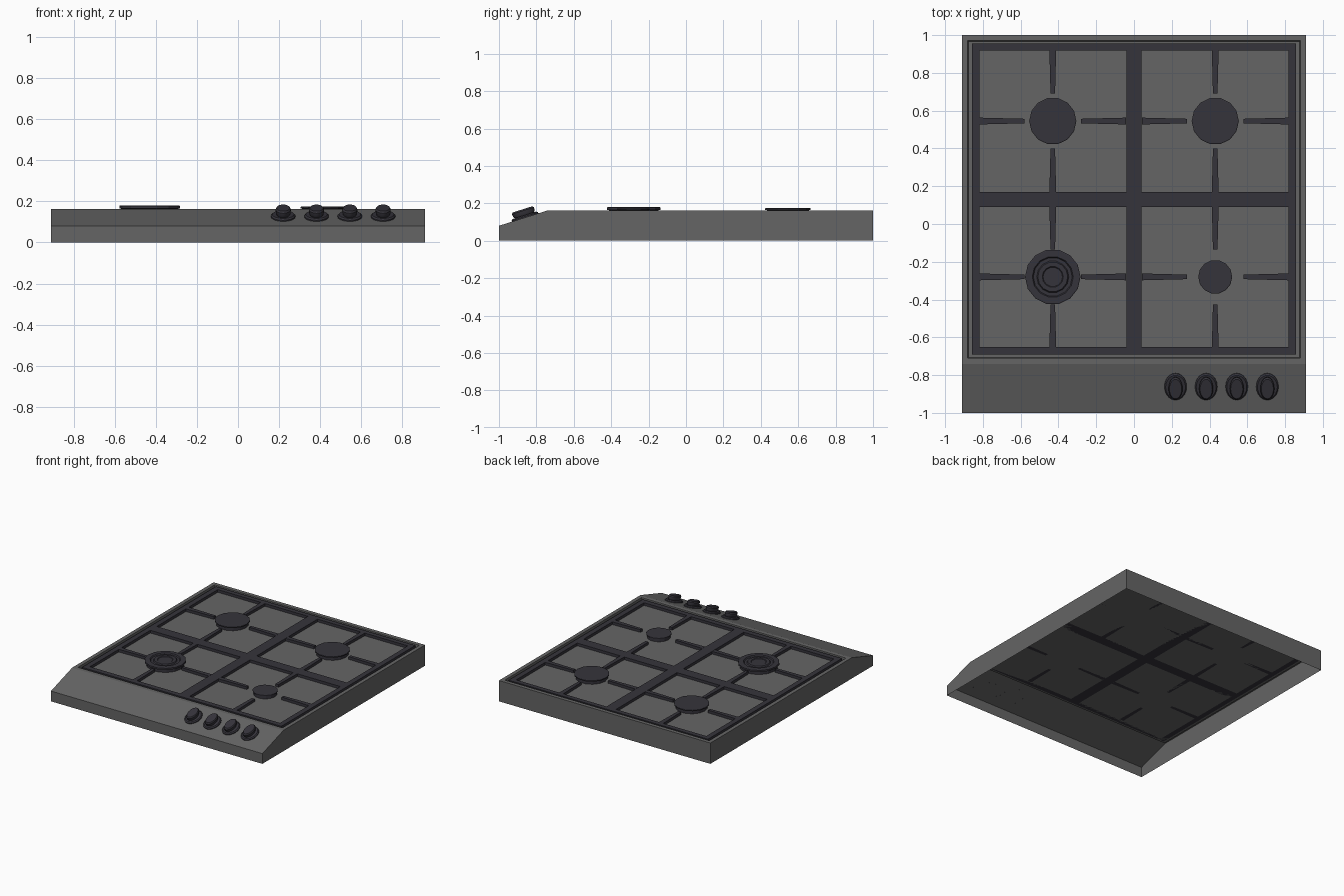
import bpy, bmesh, math
from mathutils import Matrix, Vector

if "Cube" in bpy.data.objects:
    bpy.data.objects.remove(bpy.data.objects["Cube"])


def material(name, rgb):
    m = bpy.data.materials.new(name)
    m.diffuse_color = (*rgb, 1)
    m.use_nodes = True
    m.node_tree.nodes["Principled BSDF"].inputs["Base Color"].default_value = m.diffuse_color
    return m


STEEL = material("grey_steel", (0.13, 0.13, 0.13))
IRON = material("dark_iron", (0.036, 0.034, 0.044))
W, TOP, FLOOR = 0.91, 0.162, 0.14


def finish(bm, name, mat, matrix=None):
    bmesh.ops.recalc_face_normals(bm, faces=bm.faces[:])
    me = bpy.data.meshes.new(name)
    bm.to_mesh(me)
    bm.free()
    me.materials.append(mat)
    ob = bpy.data.objects.new(name, me)
    if matrix:
        ob.matrix_world = matrix
    bpy.context.collection.objects.link(ob)
    return ob


def lathe(name, profile, sides, matrix, sx=1, sy=1):
    """Stack of (radius, z, [x scale, y scale]) rings, capped at the top."""
    bm = bmesh.new()
    prev = None
    for p in profile:
        r, z = p[:2]
        kx, ky = p[2:] if len(p) > 2 else (1, 1)
        ring = [bm.verts.new((r * kx * math.cos(math.tau * i / sides),
                              r * ky * math.sin(math.tau * i / sides), z))
                for i in range(sides)]
        if prev:
            for i in range(sides):
                j = (i + 1) % sides
                bm.faces.new((prev[i], prev[j], ring[j], ring[i]))
        prev = ring
    bm.faces.new(prev)
    return finish(bm, name, IRON, matrix)


# Body: open-bottomed shell with a sloping control panel and a shallow pan
bm = bmesh.new()
profile = [(-1, 0), (-1, 0.08), (-0.74, TOP), (1, TOP), (1, 0)]
left = [bm.verts.new((-W, y, z)) for y, z in profile]
right = [bm.verts.new((W, y, z)) for y, z in profile]
strips = [bm.faces.new((left[i], right[i], right[i + 1], left[i + 1])) for i in range(4)]
bm.faces.new(left)
bm.faces.new(right[::-1])
bm.normal_update()
top = strips[2]
bmesh.ops.inset_region(bm, faces=[top], thickness=0.042)
bmesh.ops.inset_region(bm, faces=[top], thickness=0.004, depth=FLOOR - TOP)
finish(bm, "hob_body", STEEL)

# Pan supports: frame, dividers and tapered fingers round each burner
bm = bmesh.new()


def bar(x0, y0, x1, y1, w0, w1):
    a, b = Vector((x0, y0, 0)), Vector((x1, y1, 0))
    d = (b - a).normalized()
    n = Vector((-d.y, d.x, 0)) / 2
    outline = [a - n * w0, b - n * w1, b + n * w1, a + n * w0]
    f = bm.faces.new([bm.verts.new((p.x, p.y, FLOOR)) for p in outline])
    ext = bmesh.ops.extrude_face_region(bm, geom=[f])["geom"]
    for v in ext:
        if isinstance(v, bmesh.types.BMVert):
            v.co.z = TOP - 0.001


for x, w in ((-0.838, 0.04), (0, 0.082), (0.838, 0.04)):
    bar(x, -0.692, x, 0.955, w, w)
for y, w in ((-0.672, 0.04), (0.13, 0.08), (0.937, 0.036)):
    for s in (-1, 1):
        bar(s * 0.041, y, s * 0.818, y, w, w)
for cx in (-0.43, 0.43):
    for cy, lo, hi in ((0.545, 0.17, 0.92), (-0.28, -0.652, 0.09)):
        bar(cx, lo, cx, cy - 0.145, 0.036, 0.024)
        bar(cx, hi, cx, cy + 0.145, 0.036, 0.024)
        for s in (-1, 1):
            bar(cx + s * 0.388, cy, cx + s * 0.15, cy, 0.036, 0.024)
finish(bm, "pan_supports", IRON)

# Burners, the front left one with stepped rings
for name, x, y, r, h in (("back_left", -0.43, 0.545, 0.125, 0.175),
                         ("back_right", 0.43, 0.545, 0.125, 0.175),
                         ("front_right", 0.43, -0.28, 0.09, 0.173),
                         ("front_left", -0.43, -0.28, 0.147, 0.18)):
    rings = [(r * 0.92, FLOOR), (r * 0.92, 0.163), (r, 0.165), (r, h - 0.002), (r * 0.96, h)]
    if name == "front_left":
        rings += [(r * 0.74, h), (r * 0.70, h - 0.008), (r * 0.58, h - 0.008),
                  (r * 0.54, h), (r * 0.38, h), (r * 0.35, h - 0.004)]
    lathe("burner_" + name, rings, 14, Matrix.Translation((x, y, 0)))

# Control knobs: oval collar and narrower grip, square to the sloping panel
slope = math.atan2(TOP - 0.08, 0.26)
for i in range(4):
    place = Matrix.Translation((0.22 + i * 0.162, -0.86, 0.124)) @ Matrix.Rotation(slope, 4, "X")
    c, g = (0.8, 1), (0.6, 1)
    knob = lathe("control_knob_%d" % (i + 1),
                 [(0.074, 0, *c), (0.074, 0.006, *c), (0.066, 0.013, *c),
                  (0.054, 0.013, *g), (0.060, 0.022, *g), (0.062, 0.038, *g),
                  (0.054, 0.046, *g)], 20, place)
    bpy.context.view_layer.objects.active = knob
    knob.select_set(True)
    bpy.ops.object.shade_smooth_by_angle(angle=math.radians(30))
    knob.select_set(False)
